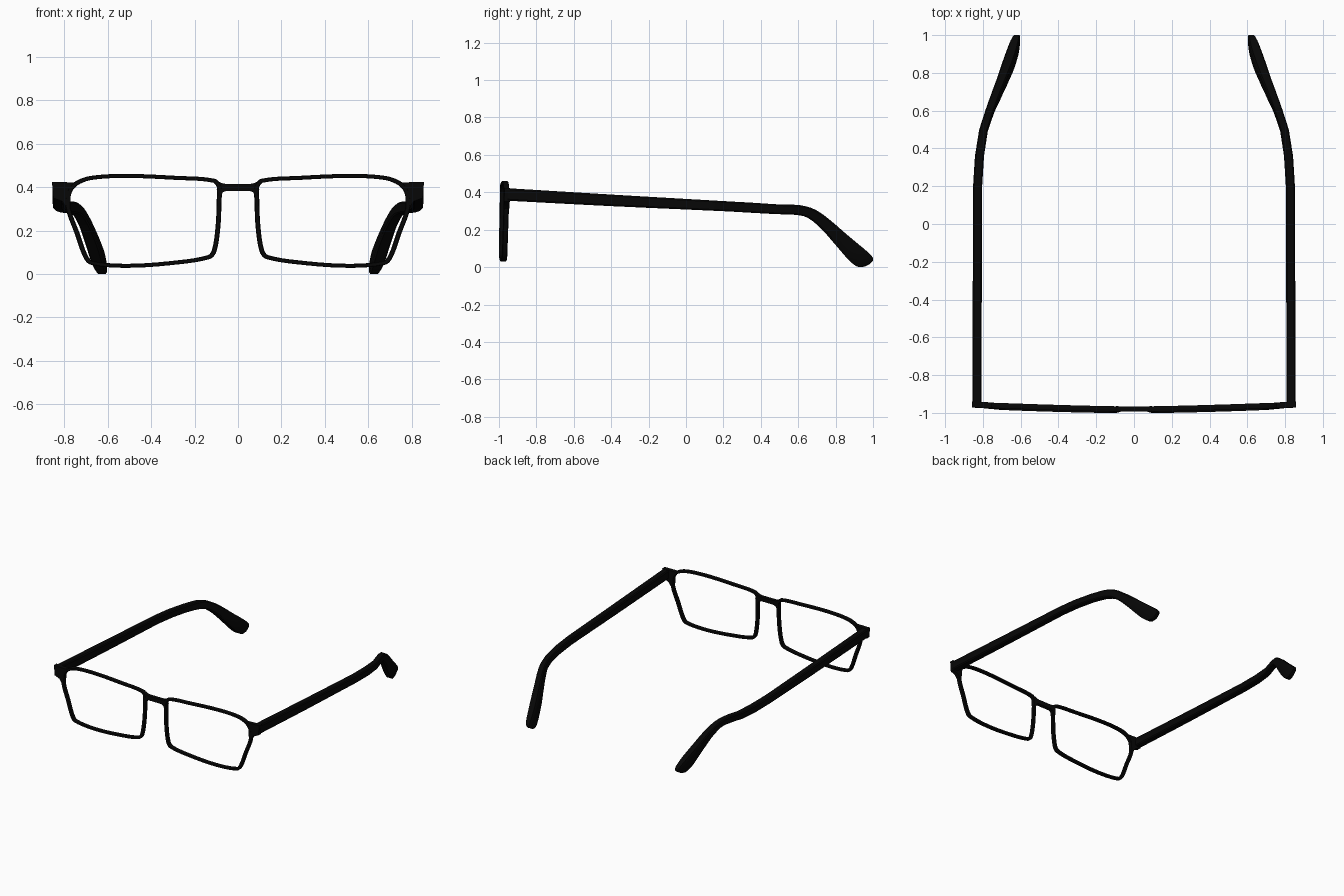
import bpy, bmesh, math
from mathutils import Vector

if "Cube" in bpy.data.objects:
    bpy.data.objects.remove(bpy.data.objects["Cube"])

black = bpy.data.materials.new("black_frame")
black.diffuse_color = (0.002, 0.002, 0.002, 1)
black.use_nodes = True
black.node_tree.nodes["Principled BSDF"].inputs["Base Color"].default_value = black.diffuse_color


def front_y(x, z):
    # gentle wrap and backward lean of the frame front
    return -0.989 + 0.02 * z + 0.022 * abs(x / 0.8) ** 1.5


def make(name, bm, mirror=True, angle=35):
    bmesh.ops.recalc_face_normals(bm, faces=bm.faces)
    me = bpy.data.meshes.new(name)
    bm.to_mesh(me)
    bm.free()
    ob = bpy.data.objects.new(name, me)
    bpy.context.collection.objects.link(ob)
    me.materials.append(black)
    bpy.ops.object.select_all(action='DESELECT')
    ob.select_set(True)
    bpy.context.view_layer.objects.active = ob
    bpy.ops.object.shade_smooth_by_angle(angle=math.radians(angle))
    if mirror:
        m = ob.modifiers.new("mirror", 'MIRROR')
        m.use_mirror_merge = False
    return ob


def loft(rings, closed):
    bm = bmesh.new()
    vs = [[bm.verts.new(p) for p in r] for r in rings]
    n, k = len(vs), len(vs[0])
    for i in range(n if closed else n - 1):
        a, b = vs[i], vs[(i + 1) % n]
        for j in range(k):
            bm.faces.new((a[j], a[(j + 1) % k], b[(j + 1) % k], b[j]))
    if not closed:
        bm.faces.new(vs[0])
        bm.faces.new(vs[-1])
    return bm


def catmull(pts, closed, steps):
    pts = [Vector(p) for p in pts]
    n, out = len(pts), []
    for i in range(n if closed else n - 1):
        if closed:
            a, b, c, d = (pts[(i + o) % n] for o in (-1, 0, 1, 2))
        else:
            a, b, c, d = (pts[min(max(i + o, 0), n - 1)] for o in (-1, 0, 1, 2))
        # tangents scaled by span length keep long and short spans tidy
        l0, l1, l2 = (max((q - p).length, 1e-6) for p, q in ((a, b), (b, c), (c, d)))
        t1 = (c - a) / (l0 + l1) * l1
        t2 = (d - b) / (l1 + l2) * l1
        for s in range(steps):
            t = s / steps
            out.append(b * (2*t**3 - 3*t*t + 1) + t1 * (t**3 - 2*t*t + t)
                       + c * (3*t*t - 2*t**3) + t2 * (t**3 - t*t))
    if not closed:
        out.append(pts[-1])
    return out


def section(c):
    # chamfered square section, in -1..1
    return [(1, c), (c, 1), (-c, 1), (-1, c), (-1, -c), (-c, -1), (c, -1), (1, -c)]


# lens rims
outline = [(0.086, 0.400), (0.112, 0.43), (0.285, 0.443), (0.515, 0.452), (0.675, 0.443),
           (0.745, 0.417), (0.778, 0.375), (0.781, 0.30), (0.742, 0.19), (0.704, 0.085),
           (0.675, 0.052), (0.505, 0.038), (0.285, 0.053), (0.135, 0.078), (0.110, 0.106),
           (0.092, 0.22), (0.087, 0.34)]
line = catmull(outline, True, 5)
rings = []
for i, p in enumerate(line):
    t = (line[(i + 1) % len(line)] - line[i - 1]).normalized()
    nrm = Vector((-t.y, t.x))
    half = 0.0092 + 0.002 * abs(t.y)
    ring = []
    for u, v in section(0.7):
        q = p + nrm * half * u
        ring.append((q.x, front_y(p.x, p.y) + 0.0145 * v, q.y))
    rings.append(ring)
make("lens_rim", loft(rings, True))


def slab(name, poly, depth_front, depth_back, mirror):
    bm = bmesh.new()
    f = [bm.verts.new((x, front_y(x, z) - depth_front, z)) for x, z in poly]
    b = [bm.verts.new((x, front_y(x, z) + depth_back, z)) for x, z in poly]
    n = len(poly)
    bm.faces.new(f)
    bm.faces.new(b[::-1])
    for i in range(n):
        bm.faces.new((f[i], b[i], b[(i + 1) % n], f[(i + 1) % n]))
    bmesh.ops.bevel(bm, geom=[e for e in bm.edges if e.calc_face_angle(0) > 1.2],
                    offset=0.002, segments=1, affect='EDGES')
    return make(name, bm, mirror)


# nose bridge with filleted ends
half = [(0.055, 0.415), (0.075, 0.419), (0.092, 0.427), (0.098, 0.39), (0.094, 0.34),
        (0.082, 0.343), (0.078, 0.362), (0.07, 0.376), (0.055, 0.383)]
slab("nose_bridge", half + [(-x, z) for x, z in reversed(half)], 0.013, 0.015, False)

# corner end pieces joining rims and temples
slab("end_piece", [(0.742, 0.422), (0.857, 0.424), (0.850, 0.350), (0.81, 0.335),
                   (0.785, 0.30), (0.774, 0.31), (0.77, 0.375)], 0.0145, 0.016, True)

# temple arms: top y, top z, bottom y, bottom z, centre x, half width
arm = [(-0.955, 0.422, -0.955, 0.355, 0.831, 0.024),
       (-0.40, 0.388, -0.40, 0.326, 0.830, 0.024),
       (0.20, 0.353, 0.20, 0.299, 0.828, 0.024),
       (0.36, 0.344, 0.36, 0.290, 0.818, 0.024),
       (0.50, 0.335, 0.49, 0.283, 0.797, 0.023),
       (0.61, 0.331, 0.59, 0.279, 0.762, 0.023),
       (0.69, 0.308, 0.65, 0.264, 0.733, 0.024),
       (0.77, 0.252, 0.72, 0.208, 0.702, 0.026),
       (0.86, 0.174, 0.80, 0.118, 0.669, 0.029),
       (0.93, 0.116, 0.87, 0.038, 0.645, 0.028),
       (0.98, 0.073, 0.915, 0.003, 0.630, 0.023),
       (1.0, 0.048, 0.955, 0.003, 0.622, 0.018),
       (1.0, 0.034, 0.985, 0.018, 0.620, 0.013)]
tops = catmull([a[:2] for a in arm], False, 3)
bots = catmull([a[2:4] for a in arm], False, 3)
sides = catmull([a[4:] for a in arm], False, 3)
rings = []
for t, b, s in zip(tops, bots, sides):
    mid, up = (t + b) / 2, (t - b) / 2
    rings.append([(s.x + s.y * u, mid.x + up.x * v, mid.y + up.y * v)
                  for u, v in section(0.75)])
make("temple_arm", loft(rings, False))
